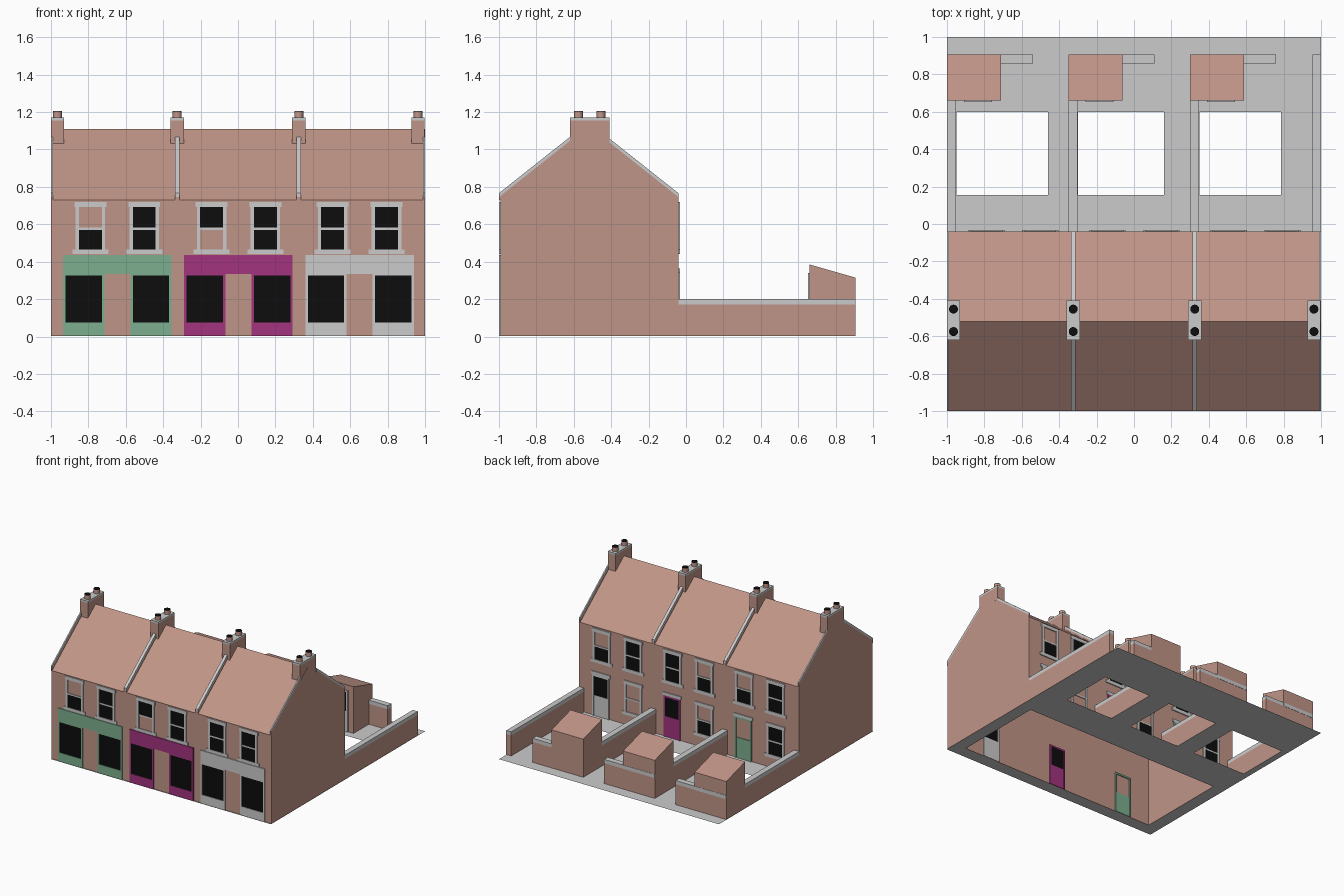
import bpy
import bmesh

cube = bpy.data.objects.get("Cube")
if cube:
    bpy.data.objects.remove(cube, do_unlink=True)


def material(name, r, g, b):
    m = bpy.data.materials.new(name)
    m.use_nodes = True
    m.diffuse_color = (r, g, b, 1)
    m.node_tree.nodes["Principled BSDF"].inputs["Base Color"].default_value = (r, g, b, 1)
    return m


BRICK = material("brick", .53, .30, .245)
STONE = material("pale_stone", .6, .6, .6)
BLACK = material("black_glass", .004, .004, .004)
GREEN = material("green_paint", .205, .43, .275)
PURPLE = material("purple_paint", .36, .033, .212)


def finish(name, bm, mat):
    bmesh.ops.recalc_face_normals(bm, faces=bm.faces)
    mesh = bpy.data.meshes.new(name)
    bm.to_mesh(mesh)
    bm.free()
    mesh.materials.append(mat)
    obj = bpy.data.objects.new(name, mesh)
    bpy.context.scene.collection.objects.link(obj)
    return obj


def prism(name, profile, x0, x1, mat):
    """Extrude a (y, z) outline along x."""
    bm = bmesh.new()
    face = bm.faces.new([bm.verts.new((x0, y, z)) for y, z in profile])
    new = bmesh.ops.extrude_face_region(bm, geom=[face])["geom"]
    bmesh.ops.translate(bm, vec=(x1 - x0, 0, 0),
                        verts=[v for v in new if isinstance(v, bmesh.types.BMVert)])
    return finish(name, bm, mat)


def box(name, x0, x1, y0, y1, z0, z1, mat):
    return prism(name, [(y0, z0), (y1, z0), (y1, z1), (y0, z1)], x0, x1, mat)


def plate(name, x0, x1, z0, z1, wall, out, depth, mat):
    """Thin panel on a wall at y = wall, facing out (+1 or -1)."""
    y0, y1 = sorted((wall, wall + out * depth))
    return box(name, x0, x1, y0, y1, z0, z1, mat)


FRONT, BACK, INNER = -.992, -.04, -.9
EAVE, RIDGE, MID = .73, 1.11, -.52
BASE = .002
THIN, THICK = .004, .008
HOUSES = (-.645, .0025, .65)
PAINTS = (GREEN, PURPLE, STONE)

# Ground sheet, open under the house and in the three yards
holes = [(-.9, .9, INNER, -.14)]
holes += [(a, b, .155, .6) for a, b in ((-.95, -.46), (-.3, .16), (.35, .785))]
xs = sorted({-1, 1} | {v for h in holes for v in h[:2]})
ys = sorted({-1, 1} | {v for h in holes for v in h[2:]})
bm = bmesh.new()
grid = {(x, y): bm.verts.new((x, y, 0)) for x in xs for y in ys}
for xa, xb in zip(xs, xs[1:]):
    for ya, yb in zip(ys, ys[1:]):
        cx, cy = (xa + xb) / 2, (ya + yb) / 2
        if not any(h[0] < cx < h[1] and h[2] < cy < h[3] for h in holes):
            bm.faces.new([grid[p] for p in ((xa, ya), (xb, ya), (xb, yb), (xa, yb))])
bmesh.ops.delete(bm, geom=[v for v in bm.verts if not v.link_faces], context="VERTS")
finish("ground", bm, STONE)

# House walls and roof
box("front_wall", -1, 1, FRONT, INNER, BASE, EAVE, BRICK)
box("back_wall", -1, 1, -.14, BACK, BASE, EAVE, BRICK)
for side, name in ((-1, "right_end_wall"), (1, "left_end_wall")):
    a, b = sorted((side, side * .9))
    box(name, a, b, INNER, -.14, BASE, EAVE, BRICK)
prism("roof", [(-1, EAVE), (BACK, EAVE), (MID, RIDGE)], -1, 1, BRICK)


# Raised gable strips with stone coping
def gable_strip(name, x0, x1, low, high, mat):
    for tag, eave, top in (("front", -1, -.62), ("back", BACK, -.41)):
        rise = RIDGE - EAVE
        z = EAVE + rise * (1 - abs(top - MID) / .48)
        prism(name + "_" + tag, [(eave, EAVE + low), (top, z + low),
                                 (top, z + high), (eave, EAVE + high)], x0, x1, mat)


for i, (a, b) in enumerate(((-1, -.99), (-.337, -.313), (.313, .337), (.99, 1))):
    gable_strip("gable_upstand_%d" % i, a, b, -.005, .015, BRICK)
    gable_strip("gable_coping_%d" % i, a, b, .015, .036, STONE)

# Chimneys with two pots each
for x in (-.965, -.325, .325, .962):
    box("chimney_stack", x - .035, x + .035, -.62, -.41, 1.0, 1.155, BRICK)
    box("chimney_cap", x - .035, x + .035, -.62, -.41, 1.155, 1.17, STONE)
    for y in (-.575, -.455):
        for name, z, h, r, mat in (("chimney_pot", 1.185, .036, .024, BRICK),
                                   ("pot_mouth", 1.204, .003, .024, BLACK)):
            bpy.ops.mesh.primitive_cylinder_add(vertices=16, radius=r, depth=h,
                                                location=(x, y, z))
            pot = bpy.context.object
            pot.name = name
            pot.data.materials.append(mat)
            bpy.ops.object.shade_smooth_by_angle()


# Sash window: sill, lintel, jambs, rails and the chosen panes
def window(name, x, z, wall, out, panes):
    def part(tag, half, z0, z1, depth=THICK, mat=STONE, dx=0):
        plate(name + "_" + tag, x + dx - half, x + dx + half, z + z0, z + z1,
              wall, out, depth, mat)
    part("sill", .097, 0, .026)
    part("lintel", .085, .252, .28)
    part("meeting_rail", .062, .13, .142, .006)
    for dx in (-.07, .07):
        part("jamb", .009, .026, .252, THICK, STONE, dx)
    if "l" in panes:
        part("lower_pane", .062, .026, .13, THIN, BLACK)
    if "u" in panes:
        part("upper_pane", .062, .142, .252, THIN, BLACK)


# Door: painted frame and lower panel, glazed upper half
def door(name, x, wall, out, paint, glazed, height=.34):
    for s in (-1, 1):
        a, b = sorted((x + s * .062, x + s * .075))
        plate(name + "_jamb", a, b, BASE, height, wall, out, THICK, paint)
    plate(name + "_head", x - .062, x + .062, height - .014, height, wall, out, THICK, paint)
    plate(name + "_panel", x - .062, x + .062, BASE, .17, wall, out, .006, paint)
    if glazed:
        plate(name + "_glass", x - .062, x + .062, .17, height - .014, wall, out, THIN, BLACK)


front_panes = (("l", "lu"), ("u", "lu"), ("lu", "lu"))
back_panes = (("lu", "l"), ("l", "lu"), ("lu", "l"))
ground_panes = ("lu", "l", "")
for i, (cx, paint) in enumerate(zip(HOUSES, PAINTS)):
    n = str(i)
    # Shopfront
    plate("shop_fascia_" + n, cx - .29, cx + .29, .335, .437, FRONT, -1, THICK, paint)
    for s in (-1, 1):
        a, b = sorted((cx + s * .07, cx + s * .29))
        for tag, x0, x1, z0, z1 in (("stallriser", a, b, BASE, .075),
                                    ("head", a, b, .325, .335),
                                    ("left_post", b - .013, b, .075, .325),
                                    ("right_post", a, a + .013, .075, .325)):
            plate("shop_%s_%s" % (tag, n), x0, x1, z0, z1, FRONT, -1, THICK, paint)
        plate("shop_glass_" + n, a + .013, b - .013, .075, .325, FRONT, -1, THIN, BLACK)
    # Upper windows, front and back
    for k, s in enumerate((-1, 1)):
        window("front_window_" + n, cx + s * .144, .44, FRONT, -1, front_panes[i][k])
        window("back_window_" + n, cx + s * .144, .44, BACK, 1, back_panes[i][k])
    # Ground floor at the back, and the shop door inside
    window("kitchen_window_" + n, cx - .144, .085, BACK, 1, ground_panes[i])
    door("back_door_" + n, cx + .15, BACK, 1, paint, i > 0)
    plate("back_door_lintel_" + n, cx + .065, cx + .235, .34, .365, BACK, 1, THICK, STONE)
    door("shop_door_" + n, cx, INNER, 1, paint, i > 0)


# Yard walls with coping
def yard_wall(name, x0, x1, y0, y1):
    box(name, x0, x1, y0, y1, BASE, .17, BRICK)
    box(name + "_coping", x0, x1, y0, y1, .17, .2, STONE)


for i, x in enumerate((-1, -.35, .3)):
    yard_wall("yard_wall_%d" % i, x, x + .048, BACK, .66)
    yard_wall("rear_wall_%d" % i, x + .288, x + .46, .858, .905)
    # Outhouse with sloping roof and a door to the yard
    prism("outhouse_%d" % i, [(.66, BASE), (.905, BASE), (.905, .315), (.66, .385)],
          x, x + .288, BRICK)
    door("outhouse_door_%d" % i, x + .165, .66, -1, STONE, True)
    if i < 2:
        plate("outhouse_band_%d" % i, x, x + .288, .17, .2, .905, 1, .002, STONE)
yard_wall("yard_wall_end", .955, 1, BACK, .905)
